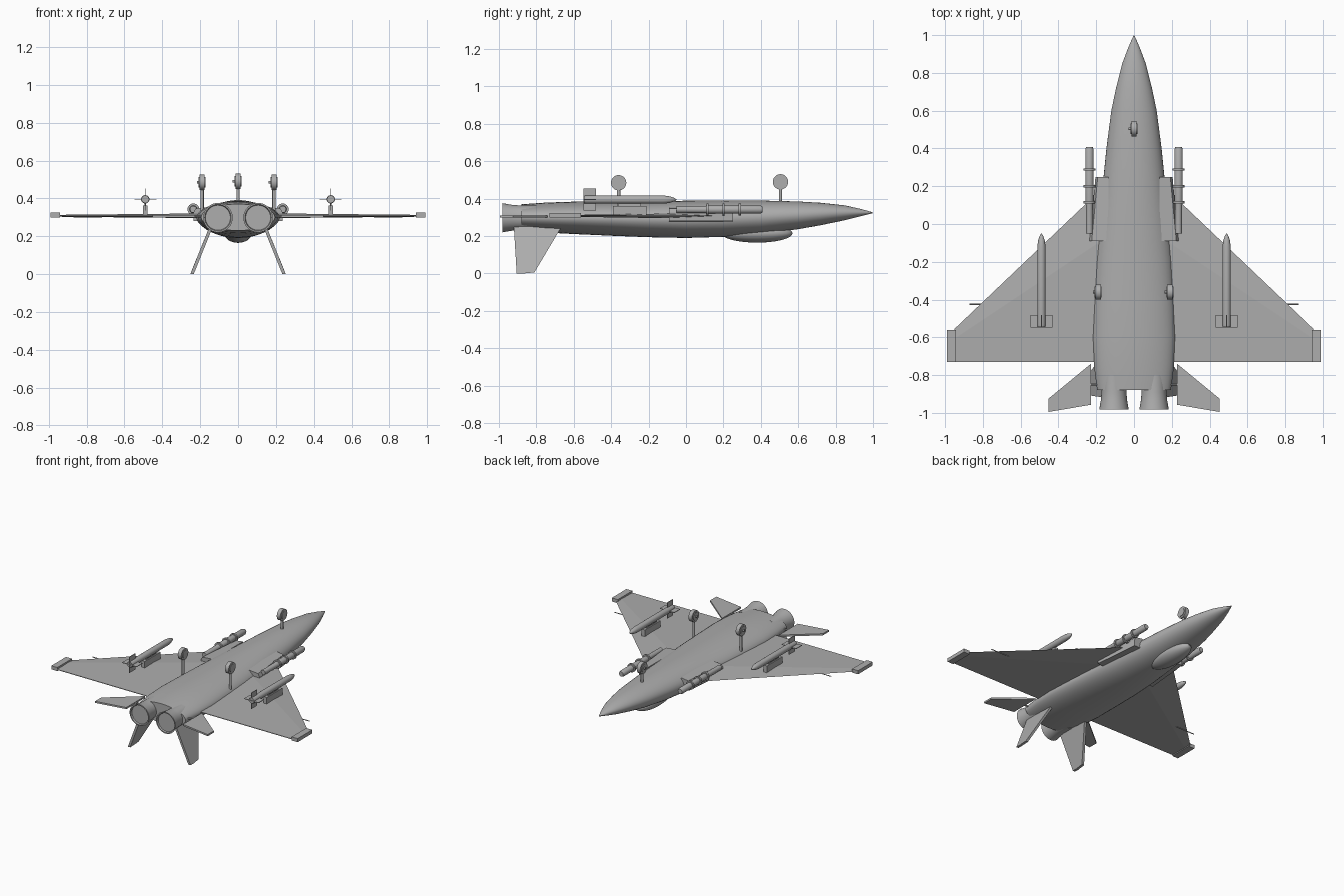
import bpy, bmesh, math
from mathutils import Vector, Matrix

if "Cube" in bpy.data.objects:
    bpy.data.objects.remove(bpy.data.objects["Cube"])

grey = bpy.data.materials.new("airframe_grey")
grey.diffuse_color = (0.42, 0.42, 0.42, 1)
grey.use_nodes = True
grey.node_tree.nodes["Principled BSDF"].inputs["Base Color"].default_value = grey.diffuse_color


def finish(name, bm, smooth=True):
    bmesh.ops.recalc_face_normals(bm, faces=bm.faces)
    me = bpy.data.meshes.new(name)
    bm.to_mesh(me)
    bm.free()
    ob = bpy.data.objects.new(name, me)
    bpy.context.collection.objects.link(ob)
    me.materials.append(grey)
    if smooth:
        bpy.ops.object.select_all(action='DESELECT')
        ob.select_set(True)
        bpy.context.view_layer.objects.active = ob
        bpy.ops.object.shade_smooth_by_angle(angle=math.radians(35))
    return ob


def loft(name, rings, smooth=True):
    """Skin a list of equal-length point rings and cap both ends."""
    bm = bmesh.new()
    vs = [[bm.verts.new(p) for p in r] for r in rings]
    n = len(vs[0])
    for a, b in zip(vs, vs[1:]):
        for i in range(n):
            j = (i + 1) % n
            bm.faces.new((a[i], a[j], b[j], b[i]))
    bm.faces.new(vs[0])
    bm.faces.new(vs[-1])
    return finish(name, bm, smooth)


def oval(x, y, z, rx, rz, n=32):
    return [(x + rx * math.cos(2 * math.pi * i / n), y,
             z + rz * math.sin(2 * math.pi * i / n)) for i in range(n)]


def turned(name, x, z, profile, n=24):
    """Round body along y from (y, radius) pairs."""
    return loft(name, [oval(x, y, z, r, r, n) for y, r in profile])


def rod(name, a, b, r, n=16):
    a, b = Vector(a), Vector(b)
    bm = bmesh.new()
    m = Matrix.Translation((a + b) / 2) @ (b - a).to_track_quat('Z', 'Y').to_matrix().to_4x4()
    bmesh.ops.create_cone(bm, cap_ends=True, segments=n, radius1=r, radius2=r,
                          depth=(b - a).length, matrix=m)
    return finish(name, bm)


def box(name, x0, x1, y0, y1, z0, z1):
    return loft(name, [[(x0, y0, z), (x1, y0, z), (x1, y1, z), (x0, y1, z)]
                       for z in (z0, z1)], False)


# fuselage: y, half width, bottom z, top z
stations = [(0.997, .003, .322, .328), (.93, .032, .305, .346), (.85, .062, .285, .364),
            (.72, .095, .258, .378), (.6, .120, .237, .385), (.4, .146, .210, .390),
            (.2, .166, .196, .391), (0, .187, .190, .389), (-.2, .204, .194, .387),
            (-.4, .213, .202, .386), (-.6, .220, .211, .384), (-.75, .212, .219, .379),
            (-.88, .195, .230, .370)]
loft("fuselage", [oval(0, y, (b + t) / 2, w, (t - b) / 2, 40) for y, w, b, t in stations])

# canopy bulge (aircraft rests upside down)
bm = bmesh.new()
bmesh.ops.create_uvsphere(bm, u_segments=32, v_segments=16, radius=1,
                          matrix=Matrix.Translation((0, .38, .215)) @ Matrix.Diagonal((.072, .19, .05, 1)))
finish("canopy", bm)

# nose gear and main gear
for name, x, y, z in (("nose", 0, .505, .49), ("left_main", -.19, -.36, .485),
                      ("right_main", .19, -.36, .485)):
    rod(name + "_strut", (x, y, .33), (x, y, z), .009)
    rod(name + "_wheel", (x - .014, y, z), (x + .014, y, z), .041, 28)
    rod(name + "_hub", (x - .018, y, z), (x + .018, y, z), .028, 24)
    rod(name + "_axle", (x - .028, y, z), (x, y, z), .007, 12)

for s, side in ((-1, "left_"), (1, "right_")):
    # main wing, thinner toward the tip
    def section(x, lead, trail, h, z=.308):
        mid = lead * .7 + trail * .3
        return [(s * x, lead, z), (s * x, mid, z + h), (s * x, trail, z + .002),
                (s * x, trail, z - .002), (s * x, mid, z - h)]
    loft(side + "wing", [section(.12, .235, -.73, .013), section(.95, -.555, -.73, .005)], False)
    box(side + "wingtip_rail", *sorted((s * .942, s * .99)), -.73, -.562, .298, .324)
    rod(side + "wing_probe", (s * .72, -.425, .303), (s * .87, -.425, .303), .003, 8)

    # horizontal tail
    loft(side + "tailplane", [[(s * .228, -.74, z), (s * .453, -.925, z),
                               (s * .453, -.995, z), (s * .228, -.957, z)]
                              for z in (.299, .311)], False)
    rod(side + "tailplane_pivot", (s * .17, -.85, .305), (s * .235, -.85, .305), .006, 10)

    # canted fin
    loft(side + "fin", [[(s * (.142 + d), -.665, .25), (s * (.142 + d), -.92, .25),
                         (s * (.243 + d), -.905, .0), (s * (.243 + d), -.87, .0),
                         (s * (.241 + d), -.81, .006)] for d in (-.009, .009)], False)

    # engine nozzle with a shallow recess
    turned(side + "nozzle", s * .106, .298,
           [(-.80, .066), (-.89, .066), (-.93, .069), (-.982, .078), (-.982, .070), (-.972, .066)], 32)

    # air intake slab
    loft(side + "intake", [[(s * .12, y, .275), (s * w, y, .28), (s * w, y, .325),
                            (s * (w - .012), y, .347), (s * .135, y, .355)]
                           for y, w in ((.25, .204), (-.09, .236))], False)

    # banded tube store beside the intake
    turned(side + "tube_store", s * .236, .342,
           [(-.05, .018), (.10, .019), (.12, .022), (.395, .022), (.408, .017)])
    for i, y in enumerate((.115, .2, .288)):
        turned(side + "store_band_%d" % i, s * .236, .342, [(y - .006, .031), (y + .006, .031)])

    # wing missile, cross fins and pylon
    mx, mz = s * .49, .395
    turned(side + "missile", mx, mz, [(-.545, .020), (-.53, .022), (-.12, .022), (-.085, .017),
                                      (-.06, .008), (-.05, .001)])
    box(side + "missile_fin_flat", mx - .058, mx + .058, -.548, -.482, mz - .002, mz + .002)
    box(side + "missile_fin_upright", mx - .002, mx + .002, -.548, -.482, mz - .058, mz + .058)
    box(side + "pylon", mx - .013, mx + .013, -.39, -.21, .305, .362)
    box(side + "pylon_link", mx - .004, mx + .004, -.36, -.24, .36, .385)
